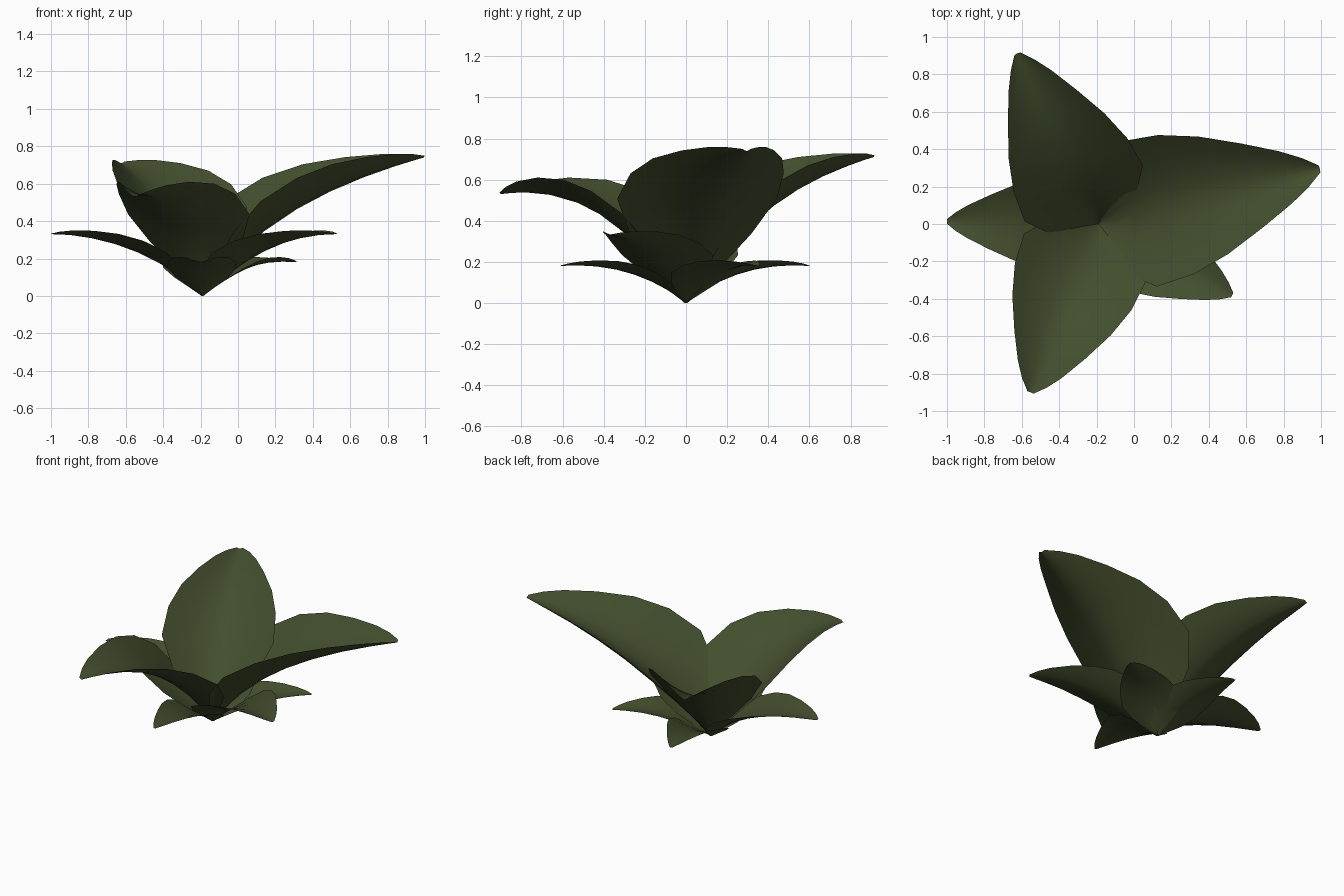
import bpy, math
from mathutils import Vector

if "Cube" in bpy.data.objects:
    bpy.data.objects.remove(bpy.data.objects["Cube"])

green = bpy.data.materials.new("leaf_green")
green.diffuse_color = (0.056, 0.077, 0.027, 1)
green.use_nodes = True
green.node_tree.nodes["Principled BSDF"].inputs["Base Color"].default_value = green.diffuse_color

ROOT = Vector((-0.19, 0, 0))
# half-width profile along the leaf: (position, fraction of widest)
WIDTH = [(0, .03), (.08, .33), (.2, .76), (.33, 1), (.48, .96), (.62, .81),
         (.76, .58), (.88, .36), (.95, .2), (1, .05)]
ACROSS = 8


def bezier(p, t):
    u = 1 - t
    pts = [Vector(q) for q in p]
    pos = u**3*pts[0] + 3*u*u*t*pts[1] + 3*u*t*t*pts[2] + t**3*pts[3]
    tan = u*u*(pts[1]-pts[0]) + 2*u*t*(pts[2]-pts[1]) + t*t*(pts[3]-pts[2])
    return pos, tan.normalized()


def leaf(name, angle, p1, p2, tip, half, cup):
    """Cupped leaf: midrib is a (radius, height) curve, edges lift along its normal."""
    a = math.radians(angle)
    out, side = Vector((math.cos(a), math.sin(a), 0)), Vector((-math.sin(a), math.cos(a), 0))
    verts, faces = [], []
    for t, f in WIDTH:
        pos, tan = bezier([(0, 0), p1, p2, tip], t)
        w = half * f
        for j in range(ACROSS + 1):
            s = 2*j/ACROSS - 1
            lift = cup * w * abs(s)**1.6
            r, z = pos.x - tan.y*lift, pos.y + tan.x*lift
            verts.append(ROOT + out*r + side*(s*w) + Vector((0, 0, z)))
    n = ACROSS + 1
    for i in range(len(WIDTH) - 1):
        for j in range(ACROSS):
            k = i*n + j
            faces.append((k, k+n, k+n+1, k+1))
    me = bpy.data.meshes.new(name)
    me.from_pydata(verts, [], faces)
    me.materials.append(green)
    for p in me.polygons:
        p.use_smooth = True
    ob = bpy.data.objects.new(name, me)
    bpy.context.collection.objects.link(ob)


# upper ring of large leaves
leaf("large_leaf_right", 14, (.3, .42), (.75, .61), (1.22, .74), .40, .5)
leaf("large_leaf_back", 115.5, (.28, .42), (.62, .60), (1.01, .71), .35, .5)
leaf("large_leaf_front", -112, (.28, .40), (.6, .58), (.97, .53), .35, .42)

# middle ring
for name, ang in (("middle_leaf_left", 179), ("middle_leaf_right", -28)):
    leaf(name, ang, (.2, .2), (.5, .33), (.81, .33), .25, .28)

# low ring of small leaves
for name, ang in (("small_leaf_front", -91), ("small_leaf_right", 35), ("small_leaf_back", 101)):
    leaf(name, ang, (.15, .12), (.35, .2), (.61, .18), .185, .28)
